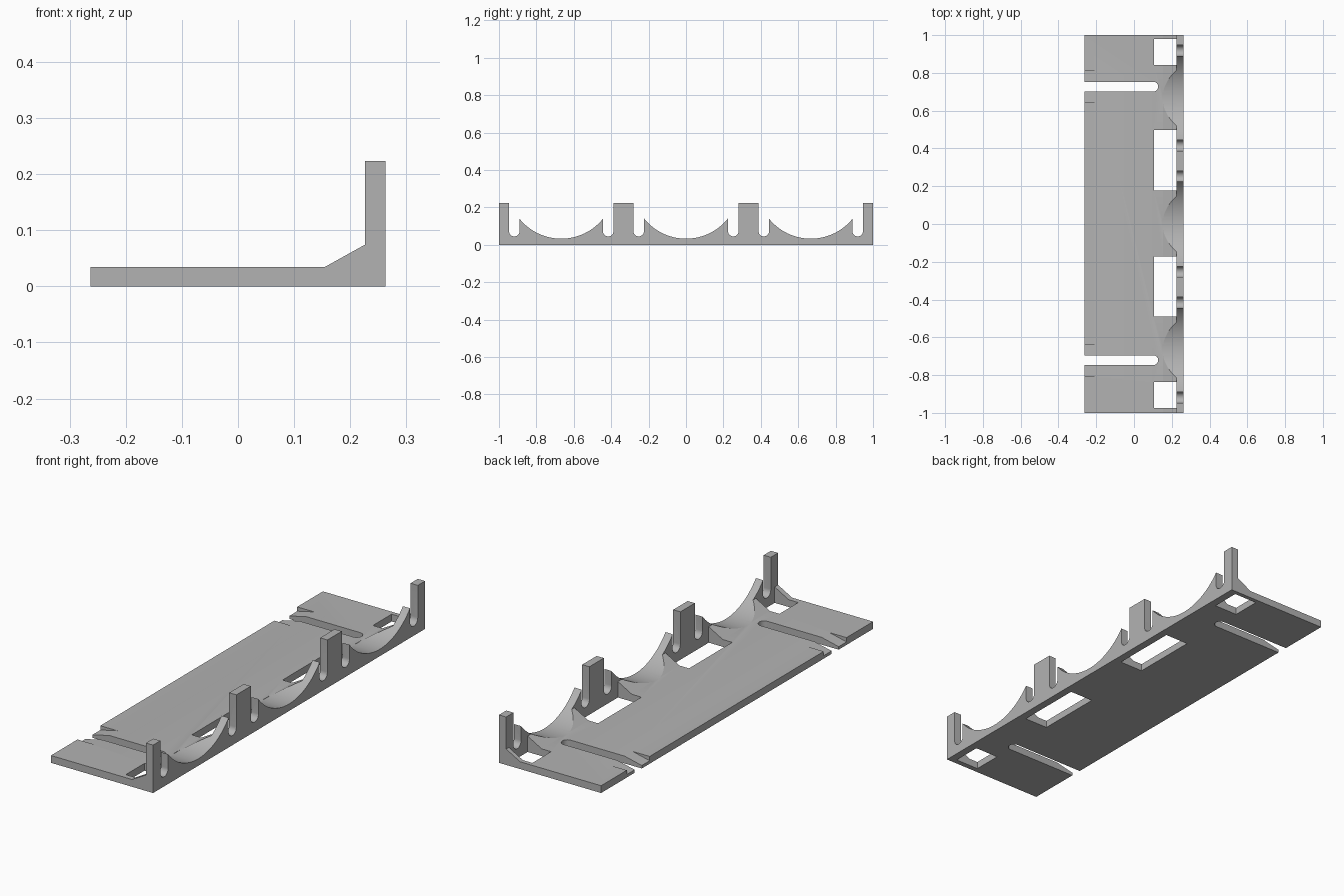
import bpy, bmesh
from math import pi, sin, cos
from mathutils import Vector

cube = bpy.data.objects.get("Cube")
if cube:
    bpy.data.objects.remove(cube, do_unlink=True)

grey = bpy.data.materials.new("light_grey")
grey.use_nodes = True
colour = (0.45, 0.45, 0.45, 1)
grey.diffuse_color = colour
grey.node_tree.nodes["Principled BSDF"].inputs["Base Color"].default_value = colour


def prism(name, points, axis, low, high):
    """Extrude a 2D outline along x, y or z; the outline uses the other two axes in order."""
    def place(p, h):
        co = list(p)
        co.insert("xyz".index(axis), h)
        return Vector(co)
    bm = bmesh.new()
    face = bm.faces.new([bm.verts.new(place(p, low)) for p in points])
    ext = bmesh.ops.extrude_face_region(bm, geom=[face])
    moved = [g for g in ext["geom"] if isinstance(g, bmesh.types.BMVert)]
    bmesh.ops.translate(bm, verts=moved, vec=place((0, 0), high - low))
    bmesh.ops.recalc_face_normals(bm, faces=bm.faces[:])
    mesh = bpy.data.meshes.new(name)
    bm.to_mesh(mesh)
    bm.free()
    mesh.materials.append(grey)
    obj = bpy.data.objects.new(name, mesh)
    bpy.context.collection.objects.link(obj)
    return obj


def arc(u, v, radius, start, end, steps):
    return [(u + radius * cos(start + (end - start) * i / steps),
             v + radius * sin(start + (end - start) * i / steps)) for i in range(steps + 1)]


def rect(u0, u1, v0, v1):
    return [(u0, v0), (u1, v0), (u1, v1), (u0, v1)]


# L-shaped bracket with a sloped gusset
W, T, WALL, GUSSET = 0.263, 0.034, 0.226, 0.154
bracket = prism("bracket", [(-W, 0), (W, 0), (W, 0.223), (WALL, 0.223),
                            (WALL, 0.074), (GUSSET, T), (-W, T)], "y", -1, 1)
cutters = []

# Round cradles across the wall and gusset
for y in (-0.667, 0, 0.667):
    cutters.append(prism("cradle_cutter", arc(y, 0.3195, 0.287, 0, 2 * pi * 127 / 128, 127),
                         "x", 0.15, 0.3))

# Narrow round-bottomed slots beside the posts
for y in (-0.918, -0.416, -0.253, 0.253, 0.416, 0.918):
    outline = arc(y, 0.073, 0.0285, pi, 2 * pi, 16) + [(y + 0.0285, 0.3), (y - 0.0285, 0.3)]
    cutters.append(prism("post_slot_cutter", outline, "x", WALL - 0.01, 0.3))

# Rectangular windows through the base, behind the wall
for y0, y1 in ((-0.975, -0.837), (-0.49, -0.172), (0.178, 0.497), (0.842, 0.98)):
    cutters.append(prism("window_cutter", rect(0.105, WALL, y0, y1), "z", -0.1, 0.3))

# Long rounded slots in the base, with a shallow ramp at each mouth
for y in (-0.721, 0.727):
    outline = arc(0.102, y, 0.026, -pi / 2, pi / 2, 16) + [(-0.4, y + 0.026), (-0.4, y - 0.026)]
    cutters.append(prism("long_slot_cutter", outline, "z", -0.1, 0.1))
    cutters.append(prism("ramp_cutter", [(-0.175, T), (-W, 0.014), (-0.3, 0.006),
                                         (-0.3, 0.1), (-0.175, 0.1)],
                         "y", y - 0.084, y + 0.084))

# Apply every cut, then discard the cutters
bpy.context.view_layer.objects.active = bracket
for cutter in cutters:
    cutter.hide_render = True
    mod = bracket.modifiers.new("cut", "BOOLEAN")
    mod.operation = "DIFFERENCE"
    mod.solver = "EXACT"
    mod.object = cutter
    bpy.ops.object.modifier_apply(modifier=mod.name)
    bpy.data.objects.remove(cutter, do_unlink=True)

bpy.ops.object.select_all(action="DESELECT")
bracket.select_set(True)
bpy.ops.object.shade_smooth_by_angle(angle=0.3)
